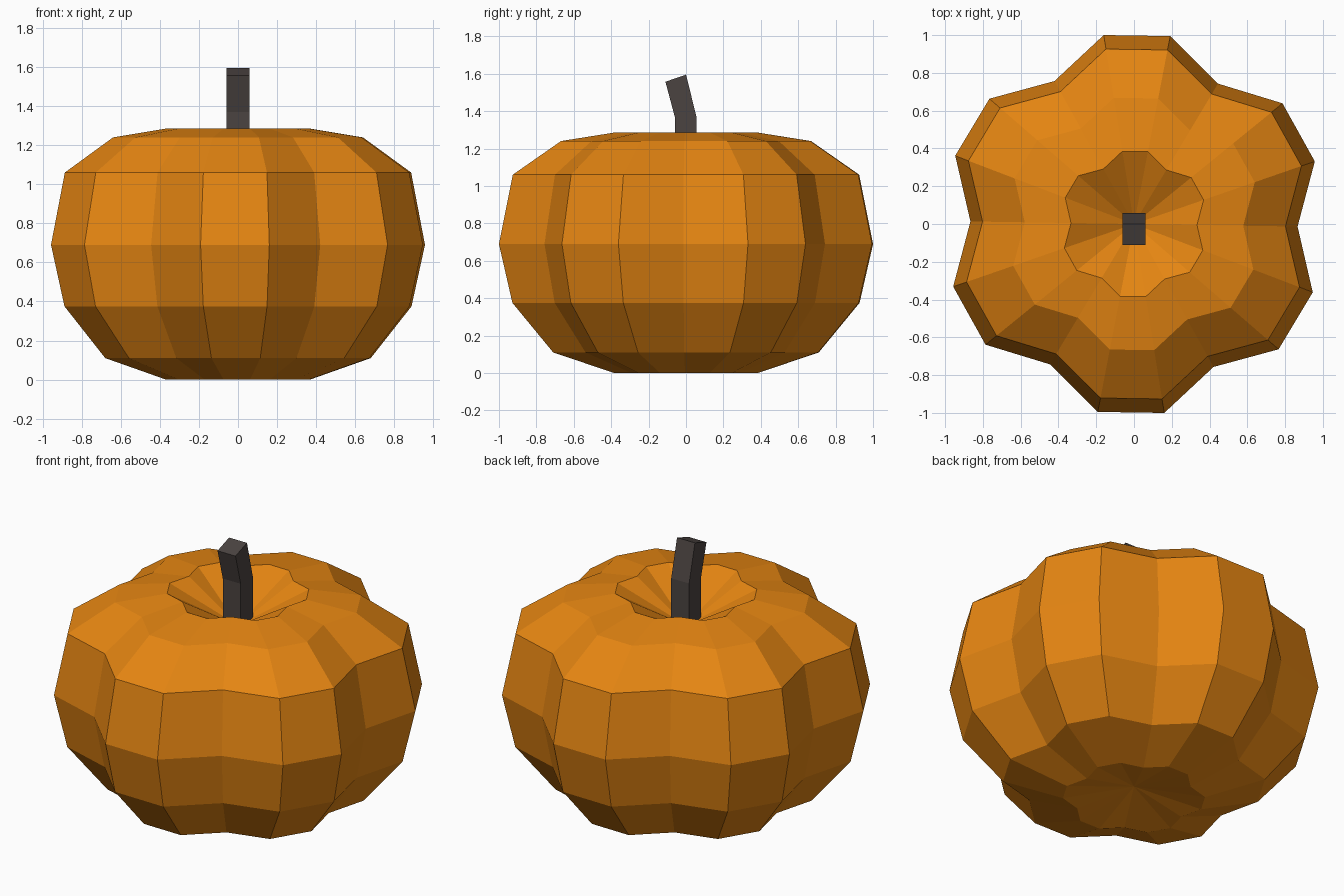
import bpy, bmesh, math

if "Cube" in bpy.data.objects:
    bpy.data.objects.remove(bpy.data.objects["Cube"])


def material(name, rgb):
    m = bpy.data.materials.new(name)
    m.diffuse_color = (*rgb, 1.0)
    m.use_nodes = True
    m.node_tree.nodes["Principled BSDF"].inputs["Base Color"].default_value = m.diffuse_color
    return m


def finish(bm, name, mat):
    bmesh.ops.recalc_face_normals(bm, faces=bm.faces)
    me = bpy.data.meshes.new(name)
    bm.to_mesh(me)
    bm.free()
    me.materials.append(mat)
    ob = bpy.data.objects.new(name, me)
    bpy.context.collection.objects.link(ob)
    return ob


def bridge(bm, rings):
    # quads between consecutive closed rings
    for a, b in zip(rings, rings[1:]):
        n = len(a)
        for i in range(n):
            j = (i + 1) % n
            bm.faces.new((a[i], a[j], b[j], b[i]))


orange = material("pumpkin orange", (0.78, 0.235, 0.006))
brown = material("stem dark brown", (0.07, 0.057, 0.053))

# Ribbed body: 18 sides, every third column pulled in to form six lobes
SIDES, TURN, R_OUT, R_GROOVE = 18, math.radians(-0.9), 1.013, 0.866
profile = [(0.385, 0.0), (0.71, 0.11), (0.928, 0.375), (1.0, 0.69),
           (0.926, 1.06), (0.668, 1.24), (0.385, 1.285)]
bm = bmesh.new()
rings = []
for f, z in profile:
    ring = []
    for i in range(SIDES):
        a = TURN + i * math.tau / SIDES
        r = f * (R_GROOVE if i % 3 == 0 else R_OUT)
        ring.append(bm.verts.new((r * math.cos(a), r * math.sin(a), z)))
    rings.append(ring)
bridge(bm, rings)
# sunken centres at the bottom and top
for ring, z in ((rings[0], 0.07), (rings[-1], 1.08)):
    pole = bm.verts.new((0, 0, z))
    for i in range(SIDES):
        bm.faces.new((ring[i], ring[(i + 1) % SIDES], pole))
finish(bm, "pumpkin_body", orange)

# Square stem, upper half leaning to the front: (y front, z front, y back, z back)
bm = bmesh.new()
W = 0.06
rings = []
for y0, z0, y1, z1 in ((-0.06, 1.05, 0.06, 1.05),
                       (-0.06, 1.37, 0.056, 1.37),
                       (-0.11, 1.557, 0.0, 1.595)):
    rings.append([bm.verts.new(c) for c in
                  ((-W, y0, z0), (W, y0, z0), (W, y1, z1), (-W, y1, z1))])
bridge(bm, rings)
bm.faces.new(rings[0])
bm.faces.new(rings[-1])
finish(bm, "stem", brown)
